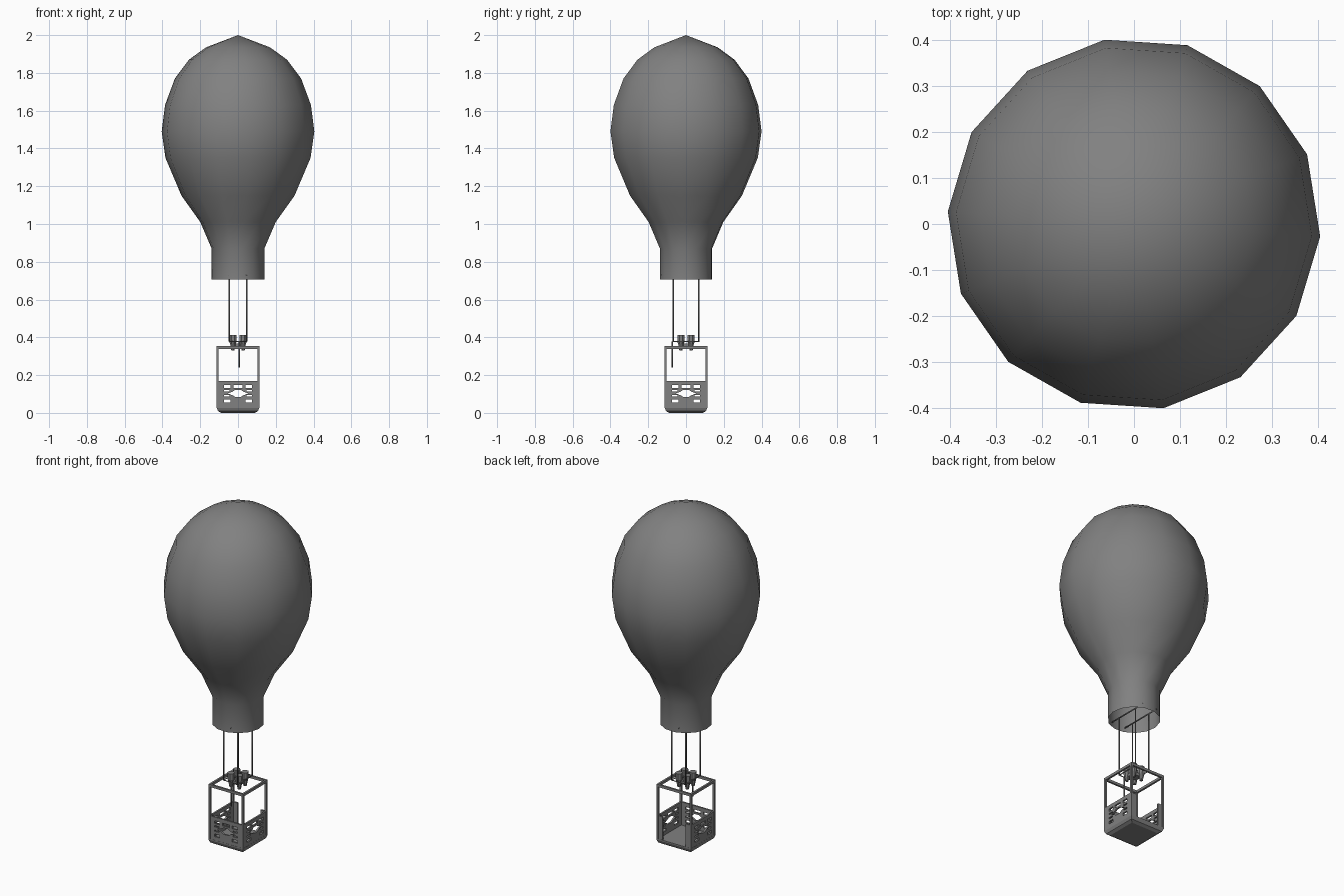
import bpy, bmesh, math
from mathutils import Matrix, Vector

cube = bpy.data.objects.get("Cube")
if cube:
    bpy.data.objects.remove(cube, do_unlink=True)

GREY = (0.22, 0.22, 0.22, 1)
mat = bpy.data.materials.new("dark_grey")
mat.use_nodes = True
mat.diffuse_color = GREY
mat.node_tree.nodes["Principled BSDF"].inputs["Base Color"].default_value = GREY


def add_object(name, mesh, smooth=False):
    mesh.materials.clear()
    mesh.materials.append(mat)
    for p in mesh.polygons:
        p.use_smooth = smooth
    ob = bpy.data.objects.new(name, mesh)
    bpy.context.scene.collection.objects.link(ob)
    return ob


def lathe(name, profile, sides, turn=0.0, at=(0, 0), smooth=False, cap=False):
    """Rings of (radius, z) from bottom to top; a zero radius makes a tip."""
    bm = bmesh.new()
    rings = []
    for r, z in profile:
        n = sides if r else 1
        rings.append([bm.verts.new((at[0] + r * math.cos(turn + math.tau * i / sides),
                                    at[1] + r * math.sin(turn + math.tau * i / sides), z))
                      for i in range(n)])
    for low, high in zip(rings, rings[1:]):
        for i in range(sides):
            j = (i + 1) % sides
            quad = [low[i], low[j]]
            quad += [high[j], high[i]] if len(high) > 1 else [high[0]]
            bm.faces.new(quad)
    if cap:
        bm.faces.new(rings[0][::-1])
        bm.faces.new(rings[-1])
    mesh = bpy.data.meshes.new(name)
    bm.to_mesh(mesh)
    bm.free()
    return add_object(name, mesh, smooth)


def box(name, low, high):
    bm = bmesh.new()
    low, high = Vector(low), Vector(high)
    bmesh.ops.create_cube(bm, size=1, matrix=Matrix.Translation((low + high) / 2)
                          @ Matrix.Diagonal((*(high - low), 1)))
    mesh = bpy.data.meshes.new(name)
    bm.to_mesh(mesh)
    bm.free()
    return add_object(name, mesh)


def rod(name, a, b, radius):
    a, b = Vector(a), Vector(b)
    bm = bmesh.new()
    spin = (b - a).to_track_quat('Z', 'Y').to_matrix().to_4x4()
    bmesh.ops.create_cone(bm, cap_ends=True, segments=6, radius1=radius, radius2=radius,
                          depth=(b - a).length, matrix=Matrix.Translation((a + b) / 2) @ spin)
    mesh = bpy.data.meshes.new(name)
    bm.to_mesh(mesh)
    bm.free()
    return add_object(name, mesh, True)


def rect(x0, x1, z0, z1):
    return [(x0, z0), (x1, z0), (x1, z1), (x0, z1)]


def panel(name, loops, angle):
    """Flat plate with holes, stood upright and turned to one basket side."""
    curve = bpy.data.curves.new(name, 'CURVE')
    curve.dimensions, curve.fill_mode, curve.extrude = '2D', 'BOTH', 0.005
    for loop in loops:
        s = curve.splines.new('POLY')
        s.points.add(len(loop) - 1)
        for p, (x, z) in zip(s.points, loop):
            p.co = (x, z, 0, 1)
        s.use_cyclic_u = True
    temp = bpy.data.objects.new(name, curve)
    mesh = bpy.data.meshes.new_from_object(temp)
    bpy.data.objects.remove(temp)
    mesh.transform(Matrix.Rotation(angle, 4, 'Z') @ Matrix.Translation((0, 0.006 - HALF, 0))
                   @ Matrix.Rotation(math.pi / 2, 4, 'X'))
    return add_object(name, mesh)


HALF = 0.113      # half width of basket
WALL = 0.17       # top of basket walls
FRAME = 0.35      # top of basket frame
POST = 0.011

# Envelope with open neck
lathe("envelope", [(0.14, 0.705), (0.14, 0.87), (0.2, 1.01), (0.3, 1.15), (0.385, 1.35),
                   (0.405, 1.49), (0.387, 1.63), (0.335, 1.77), (0.26, 1.87),
                   (0.17, 1.935), (0, 2.0)], 14, turn=math.radians(-3.8), smooth=True)

# Basket floor with chamfered underside
R2 = math.sqrt(2)
lathe("basket_floor", [(0.09 * R2, 0), (0.106 * R2, 0.01), (HALF * R2, 0.027),
                       (HALF * R2, 0.034)], 4, turn=math.pi / 4, cap=True)

# Pierced walls on the front and both sides
lens = [(-0.056, 0.103), (-0.03, 0.112), (-0.014, 0.122), (0.014, 0.122), (0.03, 0.112),
        (0.056, 0.103), (0.03, 0.094), (0.014, 0.084), (-0.014, 0.084), (-0.03, 0.094)]
holes = [lens, rect(-0.023, 0.023, 0.132, 0.148)]
for s in (-1, 1):
    for z in (0.132, 0.055):
        holes.append(rect(s * 0.058 - 0.017, s * 0.058 + 0.017, z, z + 0.016))
    for z in (0.112, 0.086):
        holes.append(rect(s * 0.06 - 0.014, s * 0.06 + 0.014, z, z + 0.008))
outline = rect(-HALF, HALF, 0.03, WALL)
for name, angle in (("front_wall", 0), ("left_wall", math.pi / 2), ("right_wall", -math.pi / 2)):
    panel(name, [outline] + holes, angle)

# Back wall is two strips beside the doorway
for side, s in (("left", 1), ("right", -1)):
    x0, x1 = sorted((s * 0.074, s * HALF))
    panel("back_wall_" + side, [rect(x0, x1, 0.03, WALL)], math.pi)

# Corner posts and top frame
inner = HALF - POST
for sx in (-1, 1):
    for sy in (-1, 1):
        x, y = sorted((sx * inner, sx * HALF)), sorted((sy * inner, sy * HALF))
        box("corner_post", (x[0], y[0], 0.03), (x[1], y[1], FRAME))
    a, b = sorted((sx * inner, sx * HALF))
    box("top_rail_side", (a, -HALF, FRAME - POST), (b, HALF, FRAME + 0.004))
    box("top_rail_cross", (-HALF, a, FRAME - POST), (HALF, b, FRAME + 0.004))

# Burner cluster
for sx in (-1, 1):
    for sy in (-1, 1):
        lathe("burner", [(0.009, 0.33), (0.012, 0.345), (0.016, 0.365), (0.02, 0.375),
                         (0.02, 0.412)], 8, turn=math.pi / 8, at=(sx * 0.027, sy * 0.027),
              cap=True)
box("burner_mount", (-0.03, -0.03, 0.35), (0.03, 0.03, 0.368))

# Suspension ropes, with light bars joining their ends
RX, RY, BAR, NECK = 0.046, 0.068, 0.378, 0.73
for s in (-1, 1):
    for t in (-1, 1):
        rod("rope", (s * RX, t * RY, BAR), (s * RX, t * RY, NECK), 0.0035)
    rod("burner_bar_side", (s * RX, -RY, BAR), (s * RX, RY, BAR), 0.003)
    rod("burner_bar_cross", (-RX, s * RY, BAR), (RX, s * RY, BAR), 0.003)
    rod("neck_bar", (s * RX, -0.13, NECK), (s * RX, 0.13, NECK), 0.004)

# Hanging pull cord
rod("pull_cord", (0.007, -0.072, 0.24), (0.007, -0.072, BAR), 0.0035)
